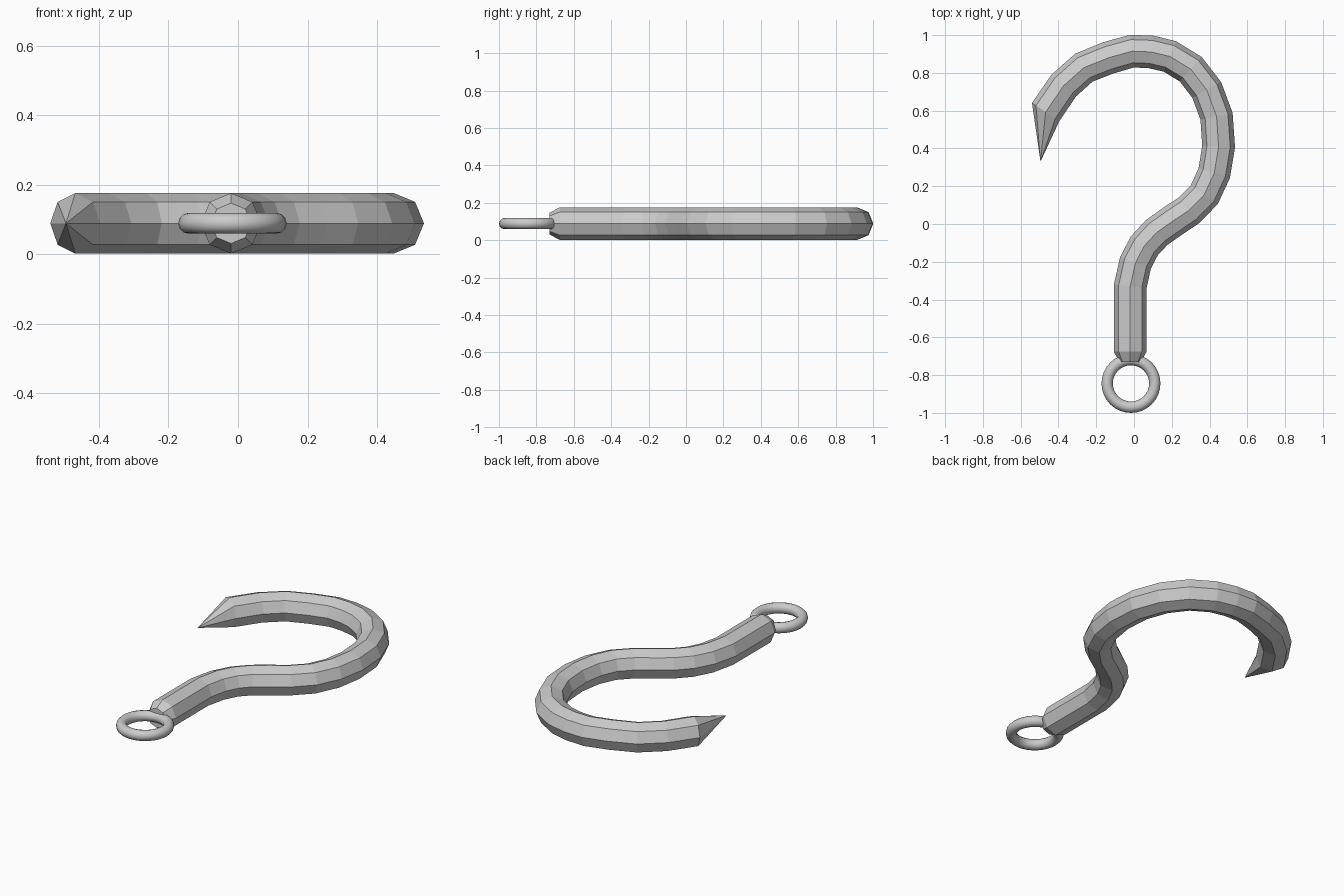
import bpy, bmesh, math
from mathutils import Vector

if "Cube" in bpy.data.objects:
    bpy.data.objects.remove(bpy.data.objects["Cube"])

R, Z, SIDES = 0.087, 0.089, 8

# Centre line of the hook: x, y, section radius
path = [(-0.02, -0.73, 0.058), (-0.02, -0.675, R), (-0.02, -0.33, R),
        (0.008, -0.205, R), (0.055, -0.115, R), (0.12, -0.045, R),
        (0.205, 0.015, R), (0.29, 0.072, R), (0.372, 0.155, R),
        (0.425, 0.27, R), (0.448, 0.41, R), (0.437, 0.57, R),
        (0.385, 0.71, R), (0.3, 0.82, R), (0.19, 0.887, R),
        (0.09, 0.911, R), (-0.01, 0.915, R), (-0.135, 0.88, R),
        (-0.265, 0.828, R), (-0.372, 0.733, R), (-0.468, 0.592, R)]
tip = (-0.495, 0.33, Z)

# Hook: octagonal section swept along the centre line, ending in a point
bm = bmesh.new()
pts = [Vector((x, y, Z)) for x, y, r in path]
rings = []
for i, p in enumerate(pts):
    dirs = []
    if i > 0:
        dirs.append((p - pts[i - 1]).normalized())
    if i < len(pts) - 1:
        dirs.append((pts[i + 1] - p).normalized())
    t = sum(dirs, Vector()).normalized()
    side = Vector((t.y, -t.x, 0))
    r = path[i][2]
    rings.append([bm.verts.new(p + side * r * math.cos(a) + Vector((0, 0, r * math.sin(a))))
                  for a in (2 * math.pi * k / SIDES for k in range(SIDES))])
for a, b in zip(rings, rings[1:]):
    for k in range(SIDES):
        n = (k + 1) % SIDES
        bm.faces.new((a[k], a[n], b[n], b[k]))
bm.faces.new(rings[0])
point = bm.verts.new(tip)
for k in range(SIDES):
    bm.faces.new((rings[-1][k], rings[-1][(k + 1) % SIDES], point))
bmesh.ops.recalc_face_normals(bm, faces=bm.faces)
mesh = bpy.data.meshes.new("hook")
bm.to_mesh(mesh)
bm.free()
hook = bpy.data.objects.new("hook", mesh)
bpy.context.collection.objects.link(hook)

# Ring at the end of the shank
bpy.ops.mesh.primitive_torus_add(location=(-0.016, -0.844, Z), major_radius=0.126,
                                 minor_radius=0.03, major_segments=32, minor_segments=12)
ring = bpy.context.object
ring.name = "end_ring"
bpy.ops.object.shade_smooth_by_angle(angle=math.radians(40))
